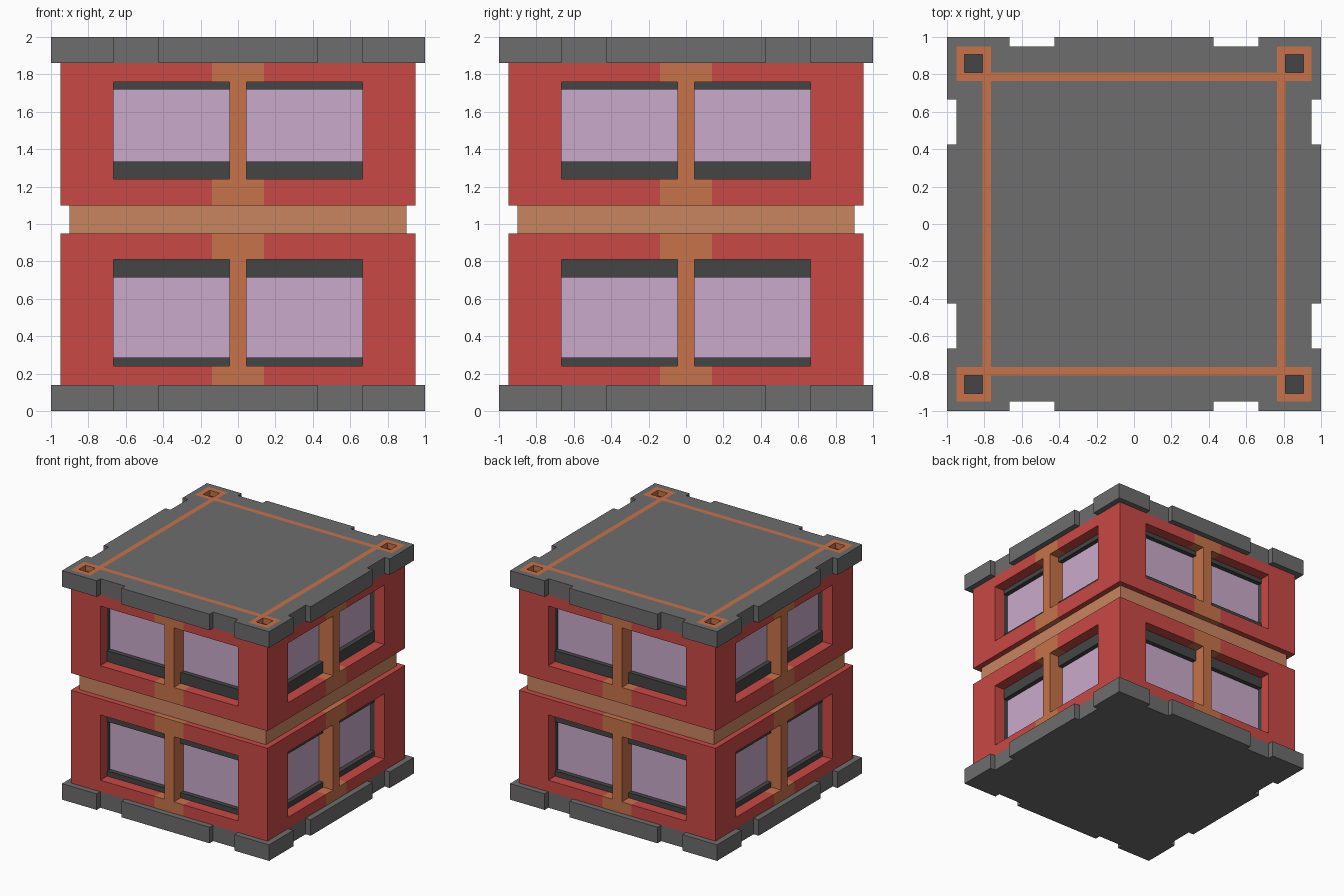
import bpy, bmesh
from mathutils import Vector, Matrix
import math

if "Cube" in bpy.data.objects:
    bpy.data.objects.remove(bpy.data.objects["Cube"])


def mat(name, r, g, b):
    m = bpy.data.materials.new(name)
    lin = [(((c / 255) + 0.055) / 1.055) ** 2.4 for c in (r, g, b)]
    m.diffuse_color = (*lin, 1)
    m.use_nodes = True
    m.node_tree.nodes["Principled BSDF"].inputs["Base Color"].default_value = m.diffuse_color
    return m


MATS = [mat("red wall", 201, 73, 69), mat("orange trim", 199, 115, 74),
        mat("tan band", 202, 133, 96), mat("slab grey", 109, 109, 109),
        mat("dark grey", 69, 69, 69), mat("lilac glass", 202, 170, 202)]
RED, ORANGE, TAN, GREY, DARK, GLASS = range(6)


def quad(bm, pts, normal, material, rot=Matrix.Identity(3)):
    """Add a quad, turned so that it faces along the given normal."""
    p = [Vector(q) for q in pts]
    if (p[1] - p[0]).cross(p[2] - p[0]).dot(Vector(normal)) < 0:
        p.reverse()
    f = bm.faces.new([bm.verts.new(rot @ q) for q in p])
    f.material_index = material


def finish(bm, name):
    bmesh.ops.remove_doubles(bm, verts=bm.verts, dist=1e-5)
    me = bpy.data.meshes.new(name)
    bm.to_mesh(me)
    bm.free()
    for m in MATS:
        me.materials.append(m)
    ob = bpy.data.objects.new(name, me)
    bpy.context.collection.objects.link(ob)


# ---- Slabs with notched edges, optional painted trim and corner sockets
def slab(name, z0, z1, trim):
    half = [0.425, 0.665, 0.765, 0.81, 0.905, 0.95, 1.0]
    cuts = [-c for c in reversed(half)] + half
    n = len(cuts) - 1
    mid = [abs(cuts[i] + cuts[i + 1]) / 2 for i in range(n)]

    def solid(i, j):
        if not (0 <= i < n and 0 <= j < n):
            return False
        lo, hi = sorted((mid[i], mid[j]))
        return not (hi > 0.95 and 0.425 < lo < 0.665)

    def socket(i, j):
        return trim and all(0.81 < mid[k] < 0.905 for k in (i, j))

    def colour(i, j):
        lo, hi = sorted((mid[i], mid[j]))
        corner = lo > 0.765 and hi < 0.95
        line = 0.765 < hi < 0.81
        return ORANGE if trim and (corner or line) else GREY

    bm = bmesh.new()
    for i in range(n):
        for j in range(n):
            if not solid(i, j):
                continue
            xa, xb, ya, yb = cuts[i], cuts[i + 1], cuts[j], cuts[j + 1]
            sunk = socket(i, j)
            zt = z1 - 0.05 if sunk else z1
            ring = [(xa, ya), (xb, ya), (xb, yb), (xa, yb)]
            quad(bm, [(x, y, zt) for x, y in ring], (0, 0, 1), DARK if sunk else colour(i, j))
            quad(bm, [(x, y, z0) for x, y in ring], (0, 0, -1), GREY)
            for k, (dx, dy) in enumerate([(0, -1), (1, 0), (0, 1), (-1, 0)]):
                a, b = ring[k], ring[(k + 1) % 4]
                if sunk:
                    quad(bm, [(*a, zt), (*b, zt), (*b, z1), (*a, z1)], (-dx, -dy, 0), ORANGE)
                elif not solid(i + dx, j + dy):
                    quad(bm, [(*a, z0), (*b, z0), (*b, z1), (*a, z1)], (dx, dy, 0), GREY)
    finish(bm, name)


# ---- One storey: four walls with paired recessed windows
WALL, FRAME, PANE = 0.95, 0.855, 0.815      # distances from the centre
COLS = [-0.95, -0.665, -0.14, -0.045, 0.045, 0.14, 0.665, 0.95]


def storey(name, z0, z1, w0, w1, g0, g1, ledge_z, ledge_dir):
    bm = bmesh.new()
    for k in range(4):
        rot = Matrix.Rotation(k * math.pi / 2, 3, 'Z')

        def front(u0, u1, a, b, d, m):
            quad(bm, [(u0, -d, a), (u1, -d, a), (u1, -d, b), (u0, -d, b)], (0, -1, 0), m, rot)

        def level(u0, u1, z, d0, d1, up, m):
            quad(bm, [(u0, -d0, z), (u1, -d0, z), (u1, -d1, z), (u0, -d1, z)], (0, 0, up), m, rot)

        def jamb(u, a, b, d0, d1, facing, m):
            quad(bm, [(u, -d0, a), (u, -d1, a), (u, -d1, b), (u, -d0, b)], (facing, 0, 0), m, rot)

        for u0, u1 in zip(COLS, COLS[1:]):
            c = abs(u0 + u1) / 2
            m = ORANGE if c < 0.14 else RED
            front(u0, u1, z0, w0, WALL, m)
            front(u0, u1, w1, z1, WALL, m)
            level(u0, u1, ledge_z, WALL, 0.85, ledge_dir, m)
            if not 0.045 < c < 0.665:
                front(u0, u1, w0, w1, WALL, m)
                continue
            # sill and head, dark frame, then the pane
            for z, g, up in ((w0, g0, 1), (w1, g1, -1)):
                level(u0, u1, z, WALL, FRAME, up, m)
                front(u0, u1, min(z, g), max(z, g), FRAME, DARK)
                level(u0, u1, g, FRAME, PANE, up, DARK)
            front(u0, u1, g0, g1, PANE, GLASS)
        for s in (-1, 1):
            jamb(s * 0.665, w0, w1, WALL, FRAME, -s, RED)
            jamb(s * 0.665, g0, g1, FRAME, PANE, -s, DARK)
            jamb(s * 0.045, w0, w1, WALL, FRAME, s, ORANGE)
            jamb(s * 0.045, g0, g1, FRAME, PANE, s, ORANGE)
    finish(bm, name)


# ---- Recessed belt between the storeys
def belt(name, r, z0, z1):
    bm = bmesh.new()
    for k in range(4):
        quad(bm, [(-r, -r, z0), (r, -r, z0), (r, -r, z1), (-r, -r, z1)], (0, -1, 0), TAN,
             Matrix.Rotation(k * math.pi / 2, 3, 'Z'))
    finish(bm, name)


slab("base_slab", 0.0, 0.14, False)
storey("lower_storey", 0.14, 0.95, 0.24, 0.81, 0.285, 0.715, 0.95, 1)
belt("middle_belt", 0.90, 0.95, 1.10)
storey("upper_storey", 1.10, 1.86, 1.24, 1.76, 1.335, 1.72, 1.10, -1)
slab("roof_slab", 1.86, 2.0, True)
